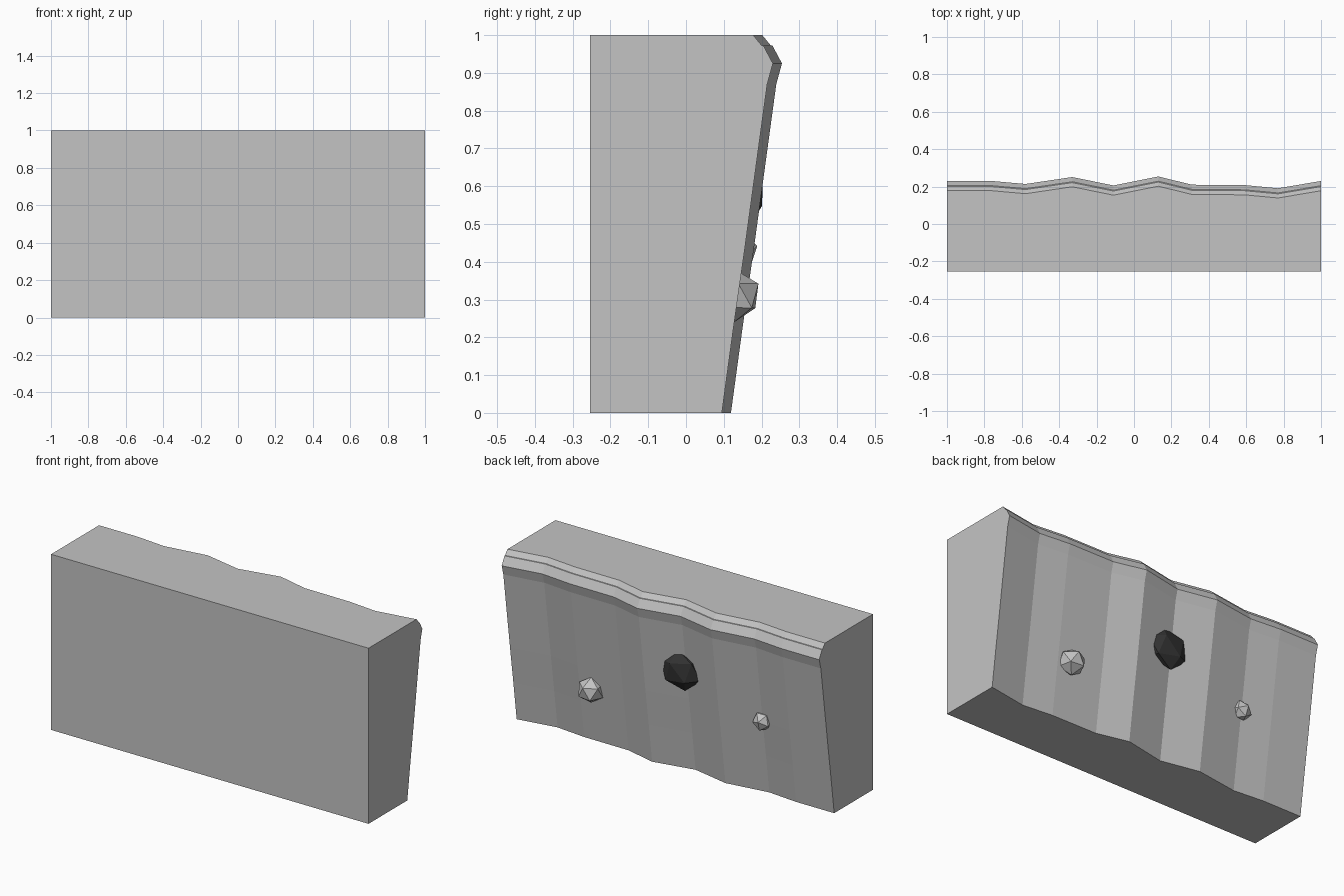
import bpy
import bmesh
from mathutils import Matrix, Vector

cube = bpy.data.objects.get("Cube")
if cube:
    bpy.data.objects.remove(cube, do_unlink=True)


def material(name, value):
    mat = bpy.data.materials.new(name)
    mat.use_nodes = True
    color = (value, value, value, 1)
    mat.diffuse_color = color
    mat.node_tree.nodes["Principled BSDF"].inputs["Base Color"].default_value = color
    return mat


def add_object(name, bm, mat):
    bmesh.ops.recalc_face_normals(bm, faces=bm.faces)
    mesh = bpy.data.meshes.new(name)
    bm.to_mesh(mesh)
    bm.free()
    mesh.materials.append(mat)
    obj = bpy.data.objects.new(name, mesh)
    bpy.context.collection.objects.link(obj)
    return obj


stone = material("grey stone", 0.55)
dark = material("dark stone", 0.035)

# Wall: leaning side profile (y, z) swept along x, its back rippling per station
FRONT = -0.254
profile = [(0.095, 0), (0.125, 0.22), (0.155, 0.43), (0.185, 0.65), (0.215, 0.87),
           (0.23, 0.925), (0.205, 0.972), (0.2, 0.973), (0.178, 1)]
ripple = [(-1, 0), (-0.76, 0), (-0.58, -0.016), (-0.33, 0.021), (-0.11, -0.024),
          (0.13, 0.024), (0.31, -0.02), (0.59, -0.022), (0.77, -0.039), (1, 0)]

bm = bmesh.new()
rings = []
for x, shift in ripple:
    points = [(FRONT, 0)] + [(y + shift, z) for y, z in profile] + [(FRONT, 1)]
    rings.append([bm.verts.new((x, y, z)) for y, z in points])
count = len(rings[0])
for a, b in zip(rings, rings[1:]):
    for i in range(count):
        j = (i + 1) % count
        bm.faces.new((a[i], a[j], b[j], b[i]))
bm.faces.new(rings[0])
bm.faces.new(rings[-1])
add_object("rock_wall", bm, stone)


# Faceted stones half sunk in the back, one vertex aimed along the given direction
def add_stone(name, center, size, aim, spin, mat):
    bm = bmesh.new()
    bmesh.ops.create_icosphere(bm, subdivisions=1, radius=1)
    turn = Vector(aim).to_track_quat('Z', 'Y').to_matrix().to_4x4()
    bm.transform(Matrix.Translation(center) @ Matrix.Diagonal((*size, 1))
                 @ turn @ Matrix.Rotation(spin, 4, 'Z'))
    add_object(name, bm, mat)


add_stone("large_stone", (0.51, 0.125, 0.31), (0.075, 0.075, 0.072), (0.1, 0.9, 0.45), 0.3, stone)
add_stone("small_stone", (-0.58, 0.138, 0.43), (0.055, 0.052, 0.055), (-0.1, 0.95, 0.2), 0.9, stone)
add_stone("dark_stone", (-0.08, 0.16, 0.594), (0.13, 0.05, 0.115), (0.25, 0.7, 0.3), 0.5, dark)
